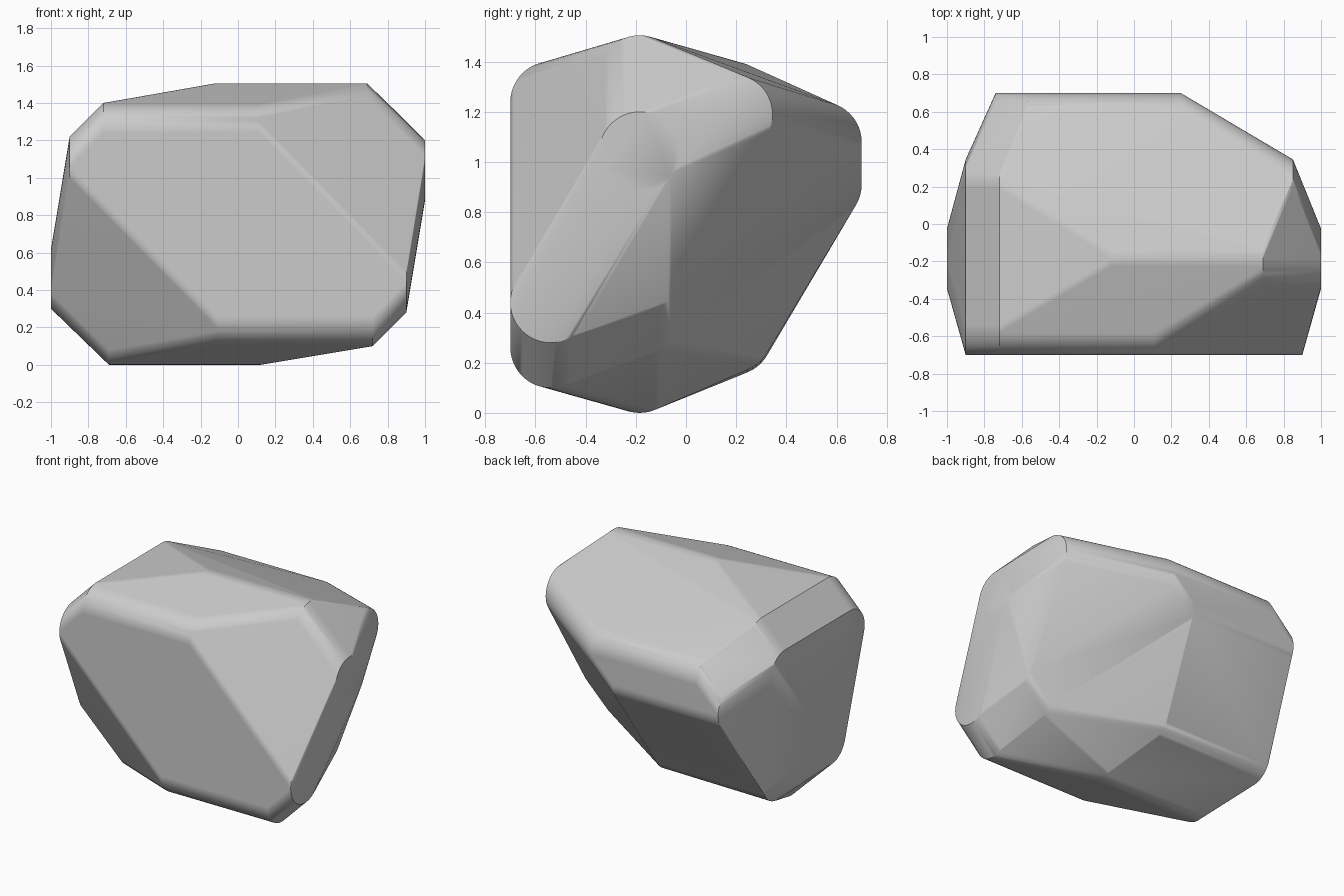
import bpy, bmesh, math

if "Cube" in bpy.data.objects:
    bpy.data.objects.remove(bpy.data.objects["Cube"])

R = 0.16      # rounding radius around the x axis
SEG = 48      # sides of each disc

# Disc centres (x, z) in four layers from front to back
layers = {
    -0.54: [(-0.90, 1.06), (-0.72, 1.24), (0.11, 1.24),
            (0.90, 0.44), (0.72, 0.26), (-0.11, 0.26)],
    -0.185: [(-0.12, 1.345), (0.69, 1.345), (1.0, 1.04), (0.82, 0.56),
             (0.65, 0.39), (0.12, 0.16), (-0.69, 0.16), (-1.0, 0.46)],
    0.185: [(-0.90, 1.06), (-0.72, 1.24), (0.85, 1.19),
            (0.0, 0.32), (-0.84, 0.31)],
    0.54: [(-0.74, 0.91), (-0.57, 1.08), (0.25, 1.08), (0.08, 0.91)],
}

# Stone body: convex skin stretched over all the discs
bm = bmesh.new()
for y, centres in layers.items():
    for x, z in centres:
        for i in range(SEG):
            a = 2 * math.pi * i / SEG
            bm.verts.new((x, y + R * math.cos(a), z + R * math.sin(a)))
res = bmesh.ops.convex_hull(bm, input=bm.verts[:])
bmesh.ops.delete(bm, geom=[v for v in bm.verts if not v.link_faces], context='VERTS')
bmesh.ops.dissolve_limit(bm, angle_limit=math.radians(0.8),
                         verts=bm.verts[:], edges=bm.edges[:])
bmesh.ops.recalc_face_normals(bm, faces=bm.faces[:])

mesh = bpy.data.meshes.new("faceted_stone")
bm.to_mesh(mesh)
bm.free()
stone = bpy.data.objects.new("faceted_stone", mesh)
bpy.context.collection.objects.link(stone)

# Smooth rounded edges, crisp cut ends
bpy.context.view_layer.objects.active = stone
stone.select_set(True)
bpy.ops.object.shade_smooth_by_angle(angle=math.radians(30))
weighted = stone.modifiers.new("face_weighting", 'WEIGHTED_NORMAL')
weighted.keep_sharp = True
